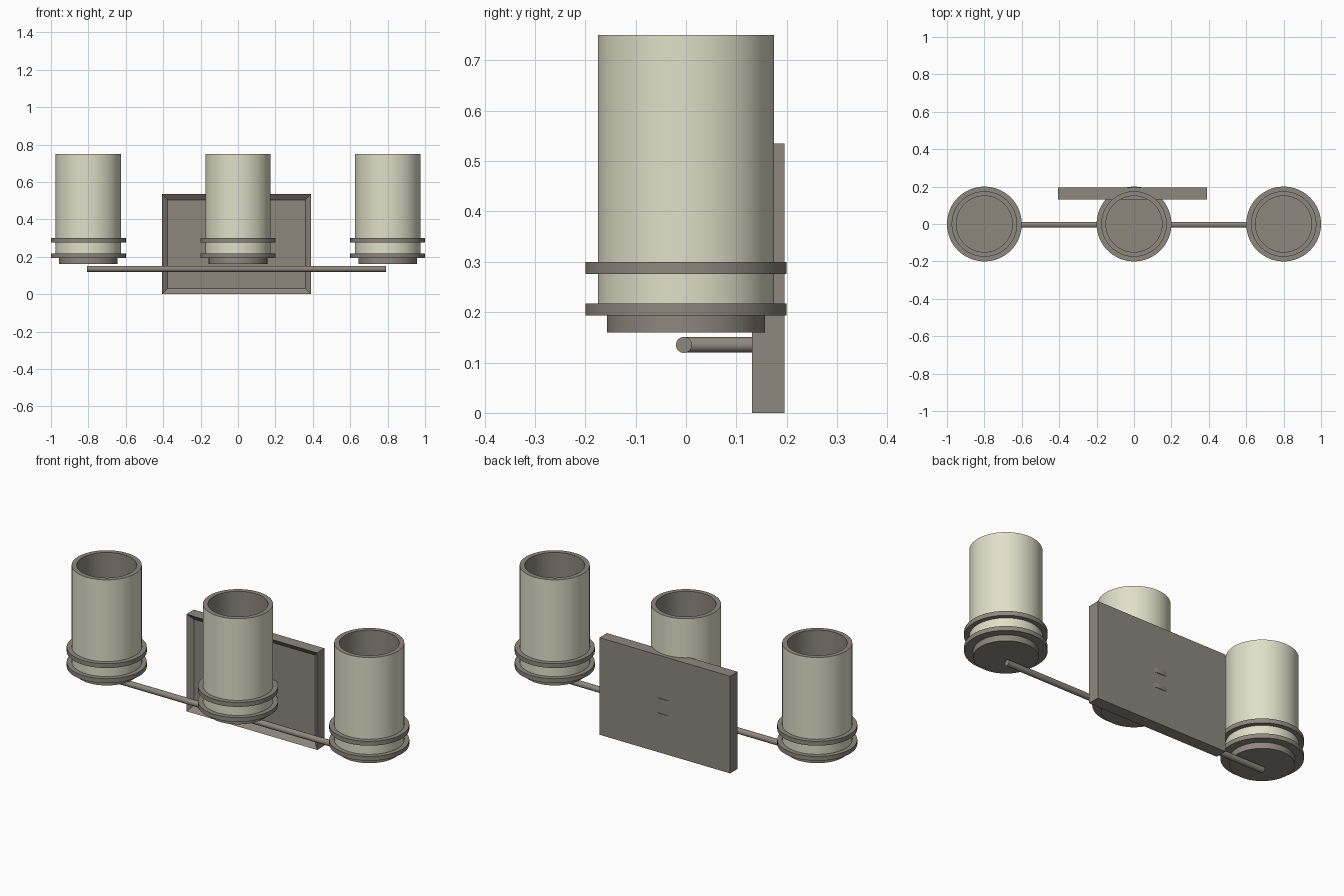
import bpy, bmesh, math
from mathutils import Vector, Matrix

if "Cube" in bpy.data.objects:
    bpy.data.objects.remove(bpy.data.objects["Cube"])


def material(name, rgb):
    m = bpy.data.materials.new(name)
    m.diffuse_color = (*rgb, 1)
    m.use_nodes = True
    m.node_tree.nodes["Principled BSDF"].inputs["Base Color"].default_value = m.diffuse_color
    return m


METAL = material("brushed_metal", (0.27, 0.243, 0.208))
GLASS = material("cream_glass", (0.75, 0.74, 0.58))
SEG = 64


def finish(name, bm, mats, smooth=True):
    bmesh.ops.recalc_face_normals(bm, faces=bm.faces)
    me = bpy.data.meshes.new(name)
    bm.to_mesh(me)
    bm.free()
    for m in mats:
        me.materials.append(m)
    ob = bpy.data.objects.new(name, me)
    bpy.context.collection.objects.link(ob)
    if smooth:
        bpy.ops.object.select_all(action='DESELECT')
        ob.select_set(True)
        bpy.context.view_layer.objects.active = ob
        bpy.ops.object.shade_smooth_by_angle(angle=math.radians(35))
    return ob


def lathe(name, profile, x, mats, closed=False, colour=None):
    """Spin (radius, z) points round a vertical axis at x; colour picks a slot per segment."""
    bm = bmesh.new()
    rings = []
    for r, z in profile:
        if r == 0:
            rings.append([bm.verts.new((x, 0, z))] * SEG)
        else:
            rings.append([bm.verts.new((x + r * math.cos(2 * math.pi * i / SEG),
                                        r * math.sin(2 * math.pi * i / SEG), z)) for i in range(SEG)])
    n = len(rings)
    for k in range(n if closed else n - 1):
        a, b = rings[k], rings[(k + 1) % n]
        for i in range(SEG):
            j = (i + 1) % SEG
            f = bm.faces.new(list(dict.fromkeys((a[i], a[j], b[j], b[i]))))
            f.material_index = colour[k] if colour else 0
    return finish(name, bm, mats, True)


def rod(name, start, end, radius):
    a, b = Vector(start), Vector(end)
    bm = bmesh.new()
    rot = (b - a).to_track_quat('Z', 'Y').to_matrix().to_4x4()
    bmesh.ops.create_cone(bm, cap_ends=True, segments=32, radius1=radius, radius2=radius,
                          depth=(b - a).length, matrix=Matrix.Translation((a + b) / 2) @ rot)
    return finish(name, bm, [METAL])


# Three lamps: stepped cup, upper collar and open shade
for side, x in (("left", -0.8), ("middle", 0.0), ("right", 0.8)):
    lathe(side + "_cup", [(0, 0.16), (0.157, 0.16), (0.157, 0.193), (0.2, 0.193),
                          (0.2, 0.217), (0, 0.217)], x, [METAL])
    lathe(side + "_collar", [(0.17, 0.276), (0.2, 0.276), (0.2, 0.3), (0.17, 0.3)],
          x, [METAL], closed=True)
    # cream outside, metal-toned rim and lining
    lathe(side + "_shade", [(0.175, 0.215), (0.175, 0.75), (0.15, 0.75), (0.15, 0.215)],
          x, [METAL, GLASS], closed=True, colour=[1, 0, 0, 0])

# Cross bar and the short arm joining it to the wall plate
rod("cross_bar", (-0.807, -0.004, 0.135), (0.79, -0.004, 0.135), 0.016)
rod("support_arm", (-0.008, -0.004, 0.135), (-0.008, 0.17, 0.135), 0.0155)

# Wall plate with a recessed front panel
bm = bmesh.new()
bmesh.ops.create_cube(bm, size=1, matrix=Matrix.Translation((-0.008, 0.1635, 0.2675))
                      @ Matrix.Diagonal((0.797, 0.065, 0.535, 1)))
bm.normal_update()
front = [f for f in bm.faces if f.normal.y < -0.9]
bmesh.ops.inset_region(bm, faces=front, thickness=0.043)
bmesh.ops.translate(bm, verts=front[0].verts[:], vec=(0, 0.025, 0))
finish("wall_plate", bm, [METAL], smooth=False)
